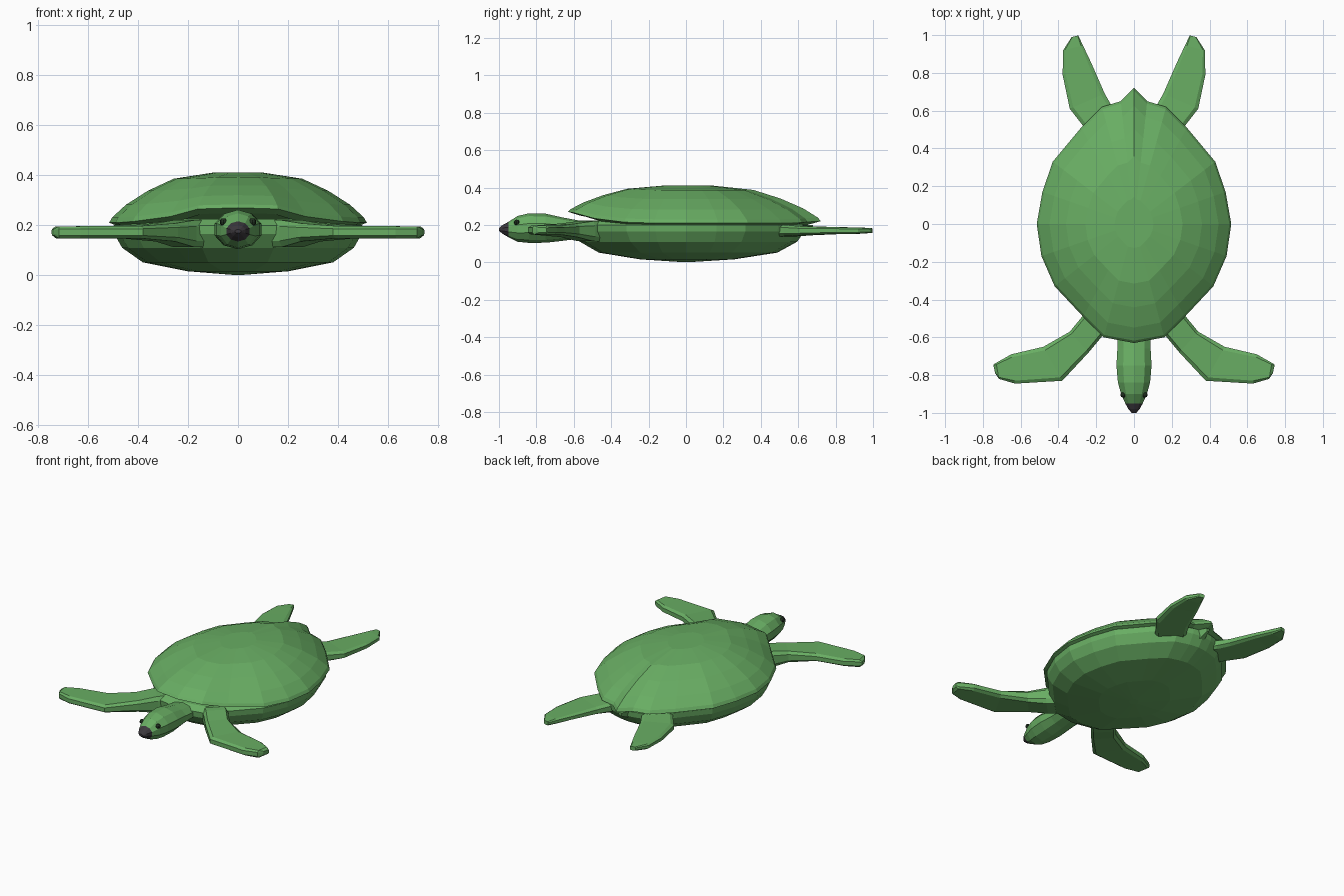
import bpy, bmesh, math
from mathutils import Vector

if "Cube" in bpy.data.objects:
    bpy.data.objects.remove(bpy.data.objects["Cube"])


def material(name, rgb):
    m = bpy.data.materials.new(name)
    m.diffuse_color = (*rgb, 1)
    m.use_nodes = True
    m.node_tree.nodes["Principled BSDF"].inputs["Base Color"].default_value = m.diffuse_color
    return m


GREEN = material("turtle_green", (0.14, 0.42, 0.125))
DARK = material("beak_grey", (0.045, 0.04, 0.047))
EYE = material("eye_dark", (0.015, 0.03, 0.015))


def loft(name, rings, mats=(GREEN,), rule=None):
    """Skin closed rings of equal length and cap both ends."""
    bm = bmesh.new()
    loops = [[bm.verts.new(p) for p in ring] for ring in rings]
    n = len(loops[0])
    for a, b in zip(loops, loops[1:]):
        for i in range(n):
            j = (i + 1) % n
            bm.faces.new((a[i], a[j], b[j], b[i]))
    bm.faces.new(loops[0])
    bm.faces.new(loops[-1])
    bmesh.ops.recalc_face_normals(bm, faces=bm.faces)
    if rule:
        for f in bm.faces:
            f.material_index = rule(f.calc_center_median())
    me = bpy.data.meshes.new(name)
    bm.to_mesh(me)
    bm.free()
    for m in mats:
        me.materials.append(m)
    ob = bpy.data.objects.new(name, me)
    bpy.context.collection.objects.link(ob)
    return ob


# Shell rim outline, right half from front to back: x, y, z
half = [(0, -0.63, .27), (.16, -.60, .265), (.27, -.49, .235), (.42, -.33, .215),
        (.49, -.17, .21), (.515, 0, .21), (.485, .17, .21), (.43, .33, .21),
        (.28, .51, .21), (.17, .62, .212), (.07, .65, .216), (0, .72, .22)]
rim = half + [(-x, y, z) for x, y, z in half[-2:0:-1]]


def shell_ring(s, h):
    # scaled rim raised by the share h towards the crown
    return [(x * s, y * s, z + (.41 - z) * h) for x, y, z in rim]


loft("shell", [[(x * .9, y * .9, z - .02) for x, y, z in rim]] +
     [shell_ring(s, h) for s, h in
      [(1, 0), (.98, .1), (.87, .36), (.70, .64), (.5, .88), (.2, 1)]])


# Belly: the same outline with a softened tail point
def belly_ring(s, z):
    return [(x * s, min(y, .66) * s, z) for x, y, _ in rim]


loft("belly", [belly_ring(s, z) for s, z in
               [(.90, .225), (.965, .20), (.96, .165), (.90, .11),
                (.74, .052), (.39, .016), (.05, .002)]])


# Flippers: stations of rear edge, front edge, bottom and top
def flipper(name, stations, side):
    rings = []
    for (ax, ay), (bx, by), lo, hi in stations:
        mid, r = (lo + hi) / 2, (hi - lo) / 2
        ring = []
        for t, k in [(0, .55), (.1, 1), (.9, 1), (1, .55),
                     (1, -.55), (.9, -1), (.1, -1), (0, -.55)]:
            ring.append((side * (ax + (bx - ax) * t), ay + (by - ay) * t, mid + r * k))
        rings.append(ring)
    loft(name, rings)


front = [((.16, -.38), (.06, -.48), .11, .22), ((.27, -.485), (.165, -.59), .113, .22),
         ((.34, -.57), (.24, -.68), .135, .208), ((.48, -.65), (.38, -.83), .148, .197),
         ((.65, -.69), (.63, -.845), .148, .196), ((.73, -.735), (.715, -.82), .148, .196),
         ((.745, -.745), (.735, -.79), .16, .185)]
hind = [((.20, .42), (.05, .52), .135, .205), ((.27, .52), (.115, .62), .14, .2),
        ((.34, .61), (.155, .69), .145, .192), ((.378, .79), (.225, .85), .152, .188),
        ((.375, .92), (.27, .945), .153, .186), ((.33, .99), (.295, .998), .158, .182)]
for side, label in ((1, "right"), (-1, "left")):
    flipper("front_flipper_" + label, front, side)
    flipper("hind_flipper_" + label, hind, side)

# Head and neck: y, half width, bottom, top; the tip is the dark beak
head = [(-.48, .09, .12, .215), (-.58, .088, .125, .225), (-.66, .088, .115, .24),
        (-.75, .093, .105, .26), (-.84, .085, .104, .262), (-.90, .068, .11, .248),
        (-.95, .046, .135, .216), (-.98, .03, .152, .2), (-1, .012, .168, .183)]
rings = []
for y, w, lo, hi in head:
    ring = []
    for i in range(10):
        a = math.tau * (i + .5) / 10
        ring.append((w * math.cos(a) / .951, y, (lo + hi) / 2 + (hi - lo) / 2 * math.sin(a)))
    rings.append(ring)
loft("head", rings, (GREEN, DARK), lambda c: int(c.y < -.955))

# Eyes
for side, label in ((1, "right"), (-1, "left")):
    bpy.ops.mesh.primitive_uv_sphere_add(segments=8, ring_count=6, radius=.015,
                                         location=(side * .058, -.905, .213))
    ob = bpy.context.object
    ob.name = "eye_" + label
    ob.data.materials.append(EYE)

# Short tail tucked under the rear of the shell
loft("tail", [[(-w, y, .2), (w, y, .2), (w * .5, y, lo), (-w * .5, y, lo)]
              for y, w, lo in [(.5, .07, .12), (.6, .045, .14), (.68, .012, .18)]])
